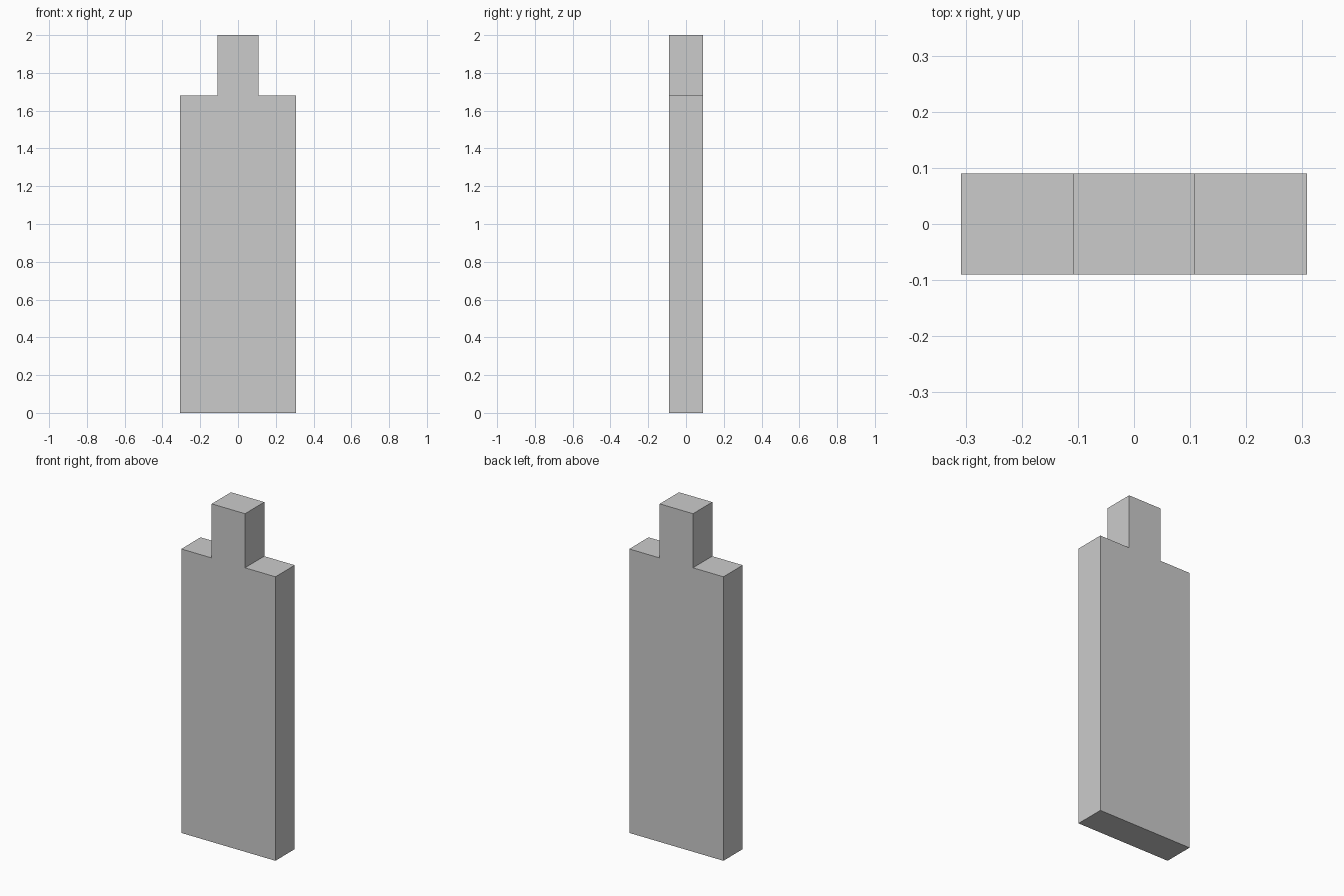
import bpy
import bmesh

if "Cube" in bpy.data.objects:
    bpy.data.objects.remove(bpy.data.objects["Cube"])

HALF_DEPTH = 0.09

# Right half of the front outline (x, z), mirrored to close the profile
right = [(0.308, 0.0), (0.308, 1.68), (0.109, 1.68), (0.109, 2.0)]
outline = right + [(-x, z) for x, z in reversed(right)]

# Stepped slab: flat profile extruded from front to back
bm = bmesh.new()
face = bm.faces.new([bm.verts.new((x, -HALF_DEPTH, z)) for x, z in outline])
extruded = bmesh.ops.extrude_face_region(bm, geom=[face], use_keep_orig=True)
back = [v for v in extruded["geom"] if isinstance(v, bmesh.types.BMVert)]
bmesh.ops.translate(bm, verts=back, vec=(0, 2 * HALF_DEPTH, 0))
bmesh.ops.recalc_face_normals(bm, faces=bm.faces)

mesh = bpy.data.meshes.new("stepped_slab")
bm.to_mesh(mesh)
bm.free()
slab = bpy.data.objects.new("stepped_slab", mesh)
bpy.context.collection.objects.link(slab)
